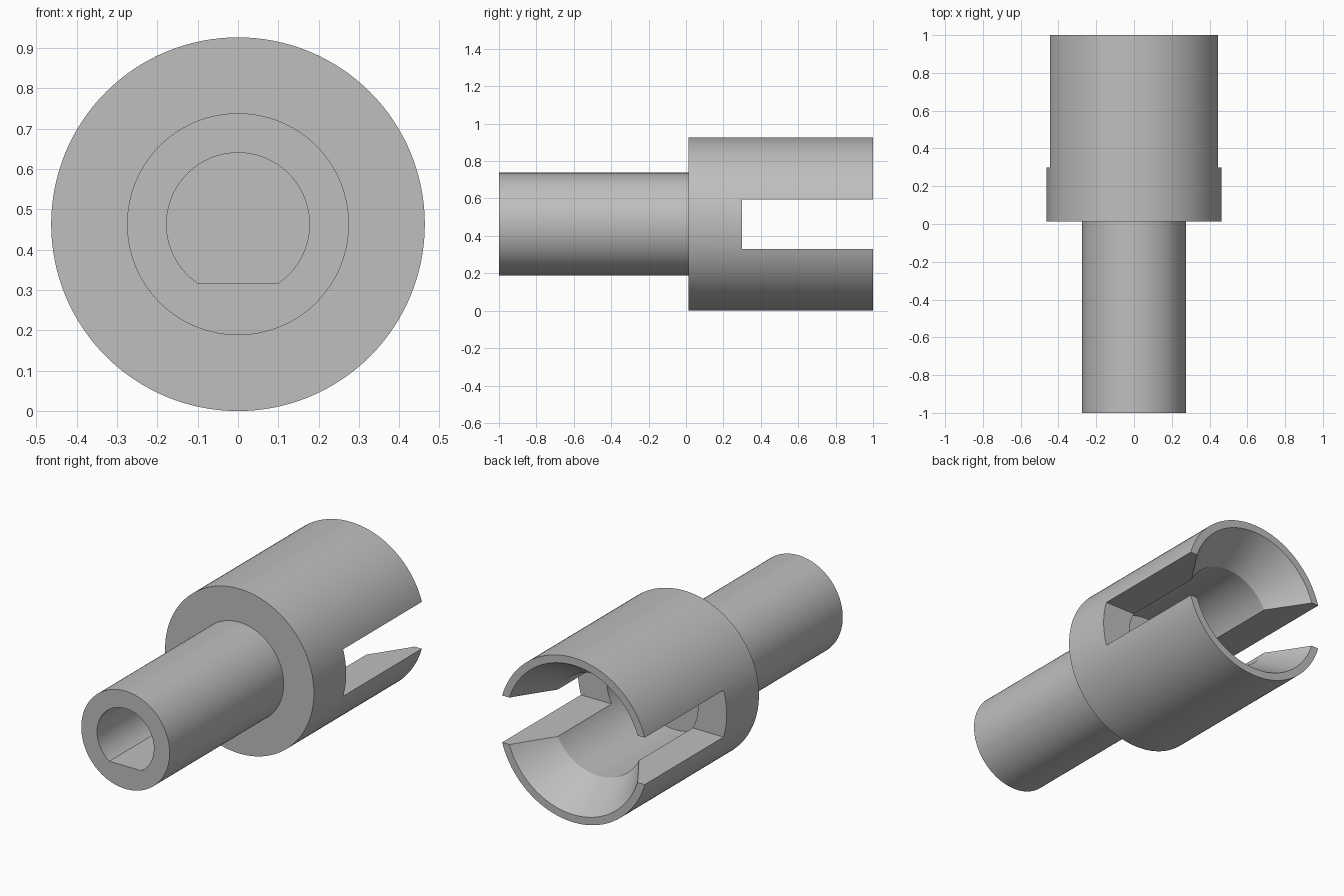
import bpy, bmesh, math

if "Cube" in bpy.data.objects:
    bpy.data.objects.remove(bpy.data.objects["Cube"])

AXIS_Z = 0.463      # height of the turning axis
SEGMENTS = 128

grey = bpy.data.materials.new("light grey")
grey.diffuse_color = (0.52, 0.52, 0.52, 1)
grey.use_nodes = True
grey.node_tree.nodes["Principled BSDF"].inputs["Base Color"].default_value = grey.diffuse_color


def finish(bm, name):
    bmesh.ops.recalc_face_normals(bm, faces=bm.faces)
    mesh = bpy.data.meshes.new(name)
    bm.to_mesh(mesh)
    bm.free()
    obj = bpy.data.objects.new(name, mesh)
    obj.location.z = AXIS_Z
    mesh.materials.append(grey)
    bpy.context.collection.objects.link(obj)
    return obj


def lathe(name, profile):
    """Turn (radius, y) points about the y axis; end points lie on the axis."""
    bm = bmesh.new()
    verts = [bm.verts.new((r, y, 0)) for r, y in profile]
    edges = [bm.edges.new(pair) for pair in zip(verts, verts[1:])]
    bmesh.ops.spin(bm, geom=verts + edges, cent=(0, 0, 0), axis=(0, 1, 0),
                   angle=2 * math.pi, steps=SEGMENTS, use_duplicate=False)
    bmesh.ops.remove_doubles(bm, verts=bm.verts, dist=1e-5)
    return finish(bm, name)


def extrude_y(name, outline, y0, y1):
    """Push an (x, z) outline along y."""
    bm = bmesh.new()
    face = bm.faces.new([bm.verts.new((x, y0, z)) for x, z in outline])
    out = bmesh.ops.extrude_face_region(bm, geom=[face])["geom"]
    moved = [v for v in out if isinstance(v, bmesh.types.BMVert)]
    bmesh.ops.translate(bm, verts=moved, vec=(0, y1 - y0, 0))
    return finish(bm, name)


# Stepped body: narrow shaft, wide hub, hollow cup with flared mouth
body = lathe("coupling_body", [
    (0, -1), (0.275, -1), (0.275, 0.013), (0.463, 0.013), (0.463, 1),
    (0.42, 1), (0.285, 0.78), (0.285, 0.10), (0, 0.10)])

# Slot across the cup
slot = extrude_y("slot_cutter", [(-0.6, -0.132), (0.6, -0.132),
                                 (0.6, 0.132), (-0.6, 0.132)], 0.30, 1.1)

# Blind D-shaped bore in the shaft
R, FLAT = 0.177, -0.146
a0 = math.asin(FLAT / R)
sweep = math.pi - 2 * a0
bore = extrude_y("bore_cutter", [
    (R * math.cos(a0 + sweep * i / 80), R * math.sin(a0 + sweep * i / 80))
    for i in range(81)], -1.1, -0.1)

for cutter in (slot, bore):
    cutter.hide_render = True
    cutter.hide_set(True)
    mod = body.modifiers.new(cutter.name, 'BOOLEAN')
    mod.operation = 'DIFFERENCE'
    mod.solver = 'EXACT'
    mod.object = cutter

# Apply the cuts, then smooth the round walls
bpy.context.view_layer.objects.active = body
body.select_set(True)
for mod in list(body.modifiers):
    bpy.ops.object.modifier_apply(modifier=mod.name)
for cutter in (slot, bore):
    bpy.data.objects.remove(cutter)
bpy.ops.object.shade_smooth_by_angle(angle=math.radians(25))
